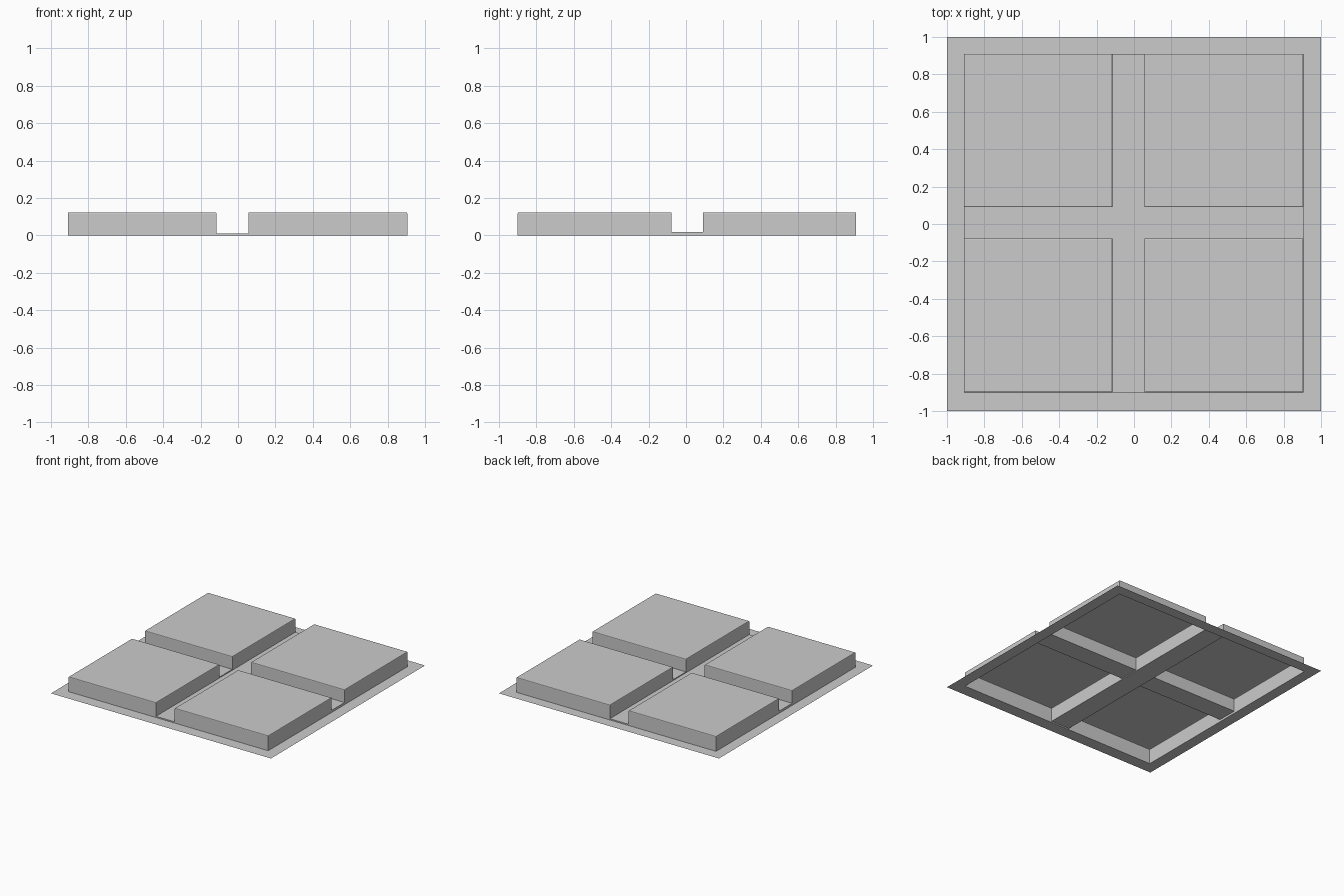
import bpy
import bmesh

cube = bpy.data.objects.get("Cube")
if cube:
    bpy.data.objects.remove(cube, do_unlink=True)

grey = bpy.data.materials.new("light_grey")
grey.use_nodes = True
colour = (0.6, 0.6, 0.6, 1)
grey.diffuse_color = colour
grey.node_tree.nodes["Principled BSDF"].inputs["Base Color"].default_value = colour

# Sheet layout: rim, pocket, channel, pocket, rim along each axis
XS = [-1, -0.91, -0.115, 0.055, 0.905, 1]
YS = [-1, -0.9, -0.077, 0.09, 0.91, 1]
RIM, LONG_CHANNEL, CROSS_CHANNEL, TOP = LEVELS = [0, 0.01, 0.018, 0.123]


def height(i, j):
    if i in (0, 4) or j in (0, 4):
        return RIM
    if i == 2:
        return LONG_CHANNEL
    return CROSS_CHANNEL if j == 2 else TOP


bm = bmesh.new()


def quad(*points):
    bm.faces.new([bm.verts.new(p) for p in points])


def wall(a, b, h1, h2):
    """Upright wall on the line a-b, split at every level it passes."""
    low, high = sorted((h1, h2))
    steps = [z for z in LEVELS if low <= z <= high]
    for z0, z1 in zip(steps, steps[1:]):
        quad((*a, z0), (*b, z0), (*b, z1), (*a, z1))


# Flat areas and the walls between neighbouring areas
for i in range(5):
    for j in range(5):
        x0, x1, y0, y1 = XS[i], XS[i + 1], YS[j], YS[j + 1]
        h = height(i, j)
        quad((x0, y0, h), (x1, y0, h), (x1, y1, h), (x0, y1, h))
        if i < 4:
            wall((x1, y0), (x1, y1), h, height(i + 1, j))
        if j < 4:
            wall((x0, y1), (x1, y1), h, height(i, j + 1))

bmesh.ops.remove_doubles(bm, verts=bm.verts[:], dist=0.0001)
bmesh.ops.recalc_face_normals(bm, faces=bm.faces[:])
if max(bm.faces, key=lambda f: f.calc_center_median().z).normal.z < 0:
    bmesh.ops.reverse_faces(bm, faces=bm.faces[:])

# Softened upper rims of the four raised pads
rims = [e for e in bm.edges if all(v.co.z > 0.1 for v in e.verts)]
bmesh.ops.bevel(bm, geom=rims, offset=0.006, segments=2, profile=0.5,
                affect='EDGES')

mesh = bpy.data.meshes.new("padded_sheet")
bm.to_mesh(mesh)
bm.free()
mesh.materials.append(grey)
sheet = bpy.data.objects.new("padded_sheet", mesh)
bpy.context.collection.objects.link(sheet)
